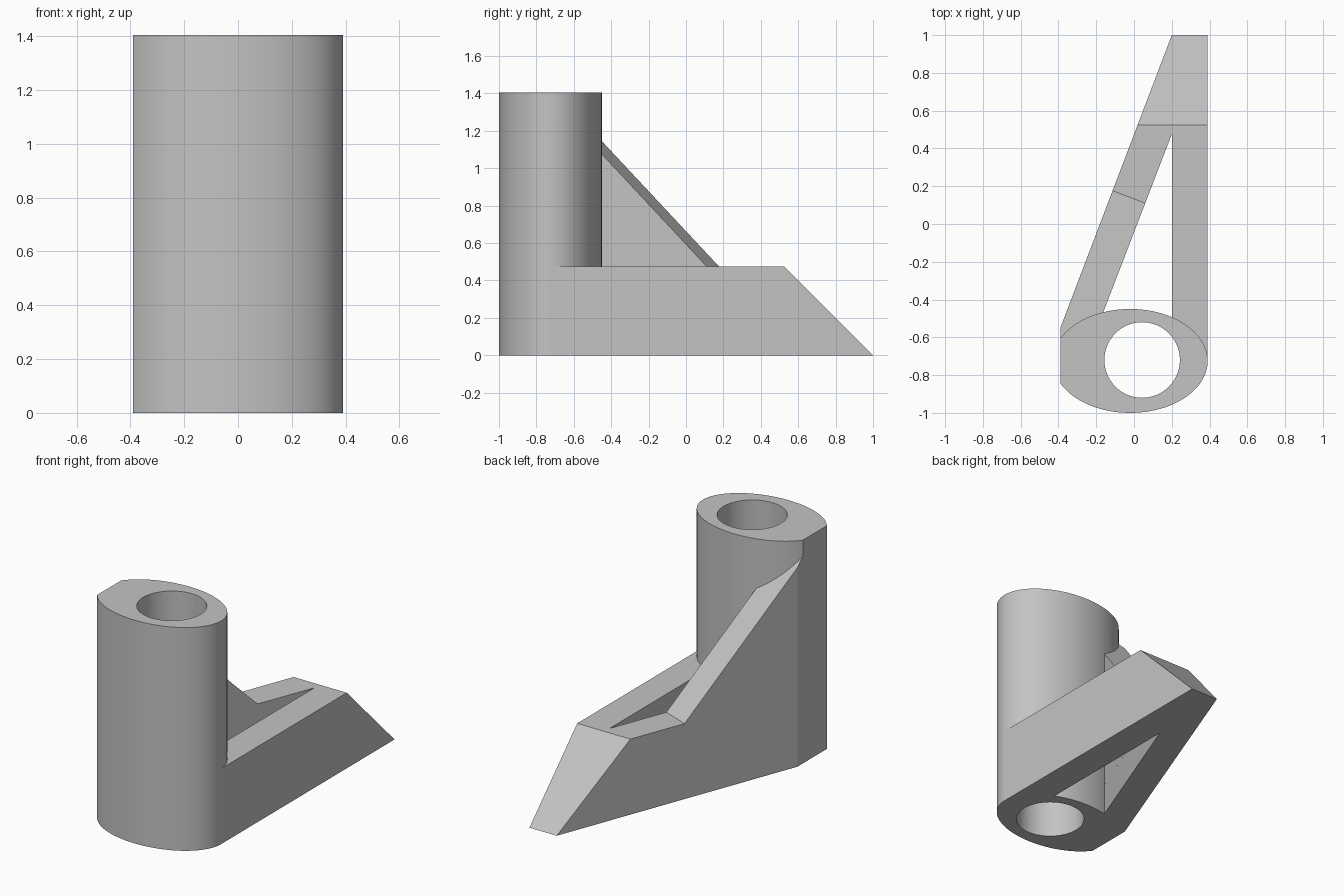
import bpy, bmesh
from math import cos, sin, pi
from mathutils import Vector

cube = bpy.data.objects.get("Cube")
if cube:
    bpy.data.objects.remove(cube, do_unlink=True)

grey = bpy.data.materials.new("light grey")
grey.use_nodes = True
colour = (0.55, 0.55, 0.55, 1)
grey.diffuse_color = colour
grey.node_tree.nodes["Principled BSDF"].inputs["Base Color"].default_value = colour


def prism(name, outline, z0, z1, cut=None):
    """Extrude a plan outline; optionally slice it with a (point, normal) plane."""
    bm = bmesh.new()
    face = bm.faces.new([bm.verts.new((x, y, z0)) for x, y in outline])
    new = bmesh.ops.extrude_face_region(bm, geom=[face])["geom"]
    top = [v for v in new if isinstance(v, bmesh.types.BMVert)]
    bmesh.ops.translate(bm, verts=top, vec=(0, 0, z1 - z0))
    if cut:
        bmesh.ops.bisect_plane(bm, geom=bm.verts[:] + bm.edges[:] + bm.faces[:],
                               plane_co=cut[0], plane_no=cut[1], clear_outer=True)
        bmesh.ops.holes_fill(bm, edges=[e for e in bm.edges if e.is_boundary])
    bmesh.ops.recalc_face_normals(bm, faces=bm.faces[:])
    mesh = bpy.data.meshes.new(name)
    bm.to_mesh(mesh)
    bm.free()
    mesh.materials.append(grey)
    obj = bpy.data.objects.new(name, mesh)
    bpy.context.collection.objects.link(obj)
    return obj


def ellipse(cx, cy, rx, ry, n):
    return [(cx + rx * cos(2 * pi * i / n), cy + ry * sin(2 * pi * i / n)) for i in range(n)]


def combine(target, tool, operation):
    """Apply a boolean and remove the tool object."""
    mod = target.modifiers.new("join", "BOOLEAN")
    mod.operation, mod.object, mod.solver = operation, tool, "EXACT"
    bpy.context.view_layer.objects.active = target
    bpy.ops.object.modifier_apply(modifier=mod.name)
    bpy.data.objects.remove(tool, do_unlink=True)


HEIGHT, BASE, FLAT = 1.405, 0.475, -0.39

# Oval column with one flat side
oval = [p for p in ellipse(-0.02, -0.725, 0.41, 0.275, 128) if p[0] > FLAT]
upper = [p for p in oval if p[1] >= -0.725]
lower = [p for p in oval if p[1] < -0.725]
bracket = prism("bracket", upper + [(FLAT, -0.605), (FLAT, -0.845)] + lower, 0, HEIGHT)

# V-shaped foot with a sloping toe
foot = prism("foot", [(FLAT, -0.55), (FLAT, -0.7), (-0.24, -0.66), (-0.16, -0.46),
                      (0.2, 0.475), (0.2, -0.71), (0.39, -0.71), (0.39, 1), (0.2, 1)],
             0, BASE, (Vector((0, 1, 0)), Vector((0, BASE, BASE))))

# Diagonal rib standing on the slanted arm
along = Vector((0.59, 1.55, 0)).normalized()
rib = prism("rib", [(FLAT, -0.55), (FLAT, -0.65), (-0.235, -0.655), (0.08, 0.163), (-0.105, 0.199)],
            0.2, HEIGHT - 0.02, (Vector((-0.11, 0.175, BASE)), along + Vector((0, 0, 1))))

# Round bore through the column
bore = prism("bore", ellipse(0.043, -0.72, 0.2, 0.2, 64), -0.2, HEIGHT + 0.2)

combine(bracket, foot, "UNION")
combine(bracket, rib, "UNION")
combine(bracket, bore, "DIFFERENCE")
bracket.select_set(True)
bpy.context.view_layer.objects.active = bracket
bpy.ops.object.shade_smooth_by_angle(angle=pi / 9)
